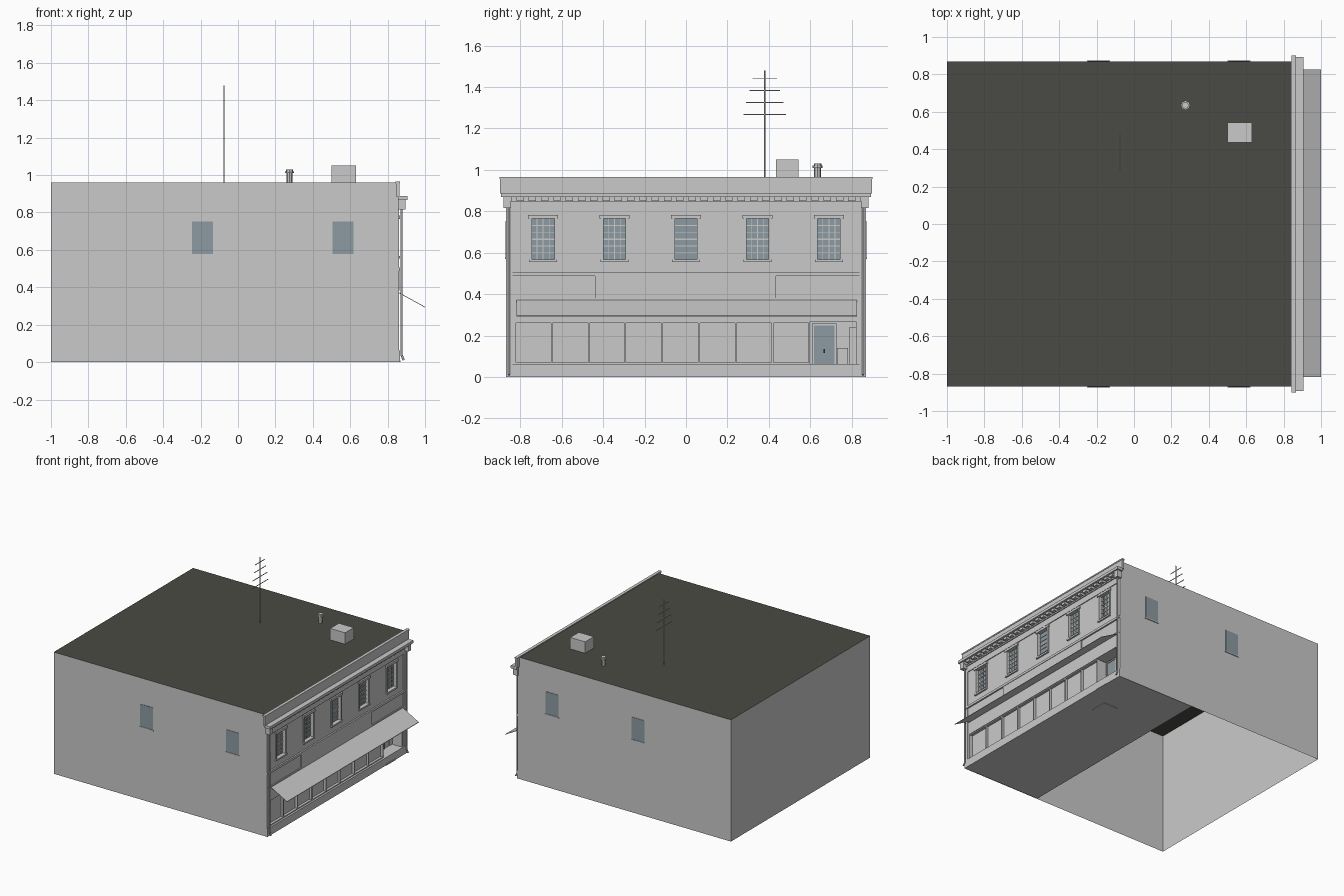
import bpy
import bmesh
from mathutils import Vector

old = bpy.data.objects.get("Cube")
if old:
    bpy.data.objects.remove(old, do_unlink=True)


def material(name, r, g, b):
    m = bpy.data.materials.new(name)
    m.use_nodes = True
    m.diffuse_color = (r, g, b, 1)
    m.node_tree.nodes["Principled BSDF"].inputs["Base Color"].default_value = (r, g, b, 1)
    return m


GREY = material("pale grey", .59, .59, .59)
DARK = material("dark roof", .068, .068, .058)
GLASS = material("blue grey glass", .27, .33, .36)


def finish(name, bm, *mats):
    mesh = bpy.data.meshes.new(name)
    bm.to_mesh(mesh)
    bm.free()
    for m in mats:
        mesh.materials.append(m)
    obj = bpy.data.objects.new(name, mesh)
    bpy.context.scene.collection.objects.link(obj)
    return obj


def add_box(bm, xs, ys, zs):
    lo, hi = Vector((xs[0], ys[0], zs[0])), Vector((xs[1], ys[1], zs[1]))
    for v in bmesh.ops.create_cube(bm, size=1)["verts"]:
        v.co = (lo + hi) / 2 + v.co * (hi - lo)


def boxes(name, mat, parts):
    bm = bmesh.new()
    for part in parts:
        add_box(bm, *part)
    return finish(name, bm, mat)


def prism(name, mat, x, y, rings, sides):
    """Stack of (radius, bottom, top) cylinders around a vertical axis."""
    bm = bmesh.new()
    for r, z0, z1 in rings:
        made = bmesh.ops.create_cone(bm, cap_ends=True, segments=sides,
                                     radius1=r, radius2=r, depth=z1 - z0)
        bmesh.ops.translate(bm, verts=made["verts"], vec=(x, y, (z0 + z1) / 2))
    return finish(name, bm, mat)


BACK, FACE, SIDE, ROOF = -1, .855, .868, .96
INNER = FACE - .04

# Open-bottomed shell: three walls and the roof
bm = bmesh.new()
add_box(bm, (BACK, FACE - .01), (-SIDE, SIDE), (0, ROOF))
bm.normal_update()
bmesh.ops.delete(bm, geom=[f for f in bm.faces if f.normal.z < -.5 or f.normal.x > .5],
                 context="FACES")
for f in bm.faces:
    f.material_index = int(f.normal.z > .5)
finish("wall_shell", bm, GREY, DARK)

# Ground floor slab under the shop, with a hatch
boxes("shop_floor", GREY, [((.18, INNER), (-SIDE, SIDE), (.004, .012))])
boxes("floor_hatch", GREY, [((.58, .7), (.37, .5), (0, .004))])

# Facade wall, leaving openings for the windows, shop front and entry
WIN_Y = [-.69, -.345, 0, .345, .69]
HALF, SILL, HEAD = .06, .565, .765
SHOP, ENTRY, JAMB = -.825, .595, .82
BASE, LINTEL = .062, .268
wall = (INNER, FACE)
parts = [(wall, (-SIDE, SIDE), (0, BASE)),
         (wall, (-SIDE, SIDE), (LINTEL, SILL)),
         (wall, (-SIDE, SIDE), (HEAD, ROOF)),
         (wall, (-SIDE, SHOP), (BASE, LINTEL)),
         (wall, (JAMB, SIDE), (BASE, LINTEL))]
edges = [-SIDE] + [y + s * HALF for y in WIN_Y for s in (-1, 1)] + [SIDE]
parts += [(wall, pair, (SILL, HEAD)) for pair in zip(edges[::2], edges[1::2])]
boxes("facade_wall", GREY, parts)

# Upper windows
glass, bars, trim = [], [], []
for y in WIN_Y:
    ys = (y - HALF, y + HALF)
    glass.append(((INNER, FACE - .02), ys, (SILL, HEAD)))
    depth = (FACE - .02, FACE - .015)
    for i in range(1, 6):
        z = SILL + (HEAD - SILL) * i / 6
        w = .004 if i == 3 else .002
        bars.append((depth, ys, (z - w, z + w)))
    if y:
        for k in (-1, 0, 1):
            c = y + k * HALF / 2
            bars.append((depth, (c - .002, c + .002), (SILL, HEAD)))
    for s in (-1, 1):
        c = y + s * HALF
        trim.append(((FACE - .02, FACE + .006), (c - .006, c + .006), (SILL, HEAD)))
    trim.append(((FACE - .02, FACE + .012), (y - .072, y + .072), (HEAD, HEAD + .018)))
    trim.append(((FACE - .02, FACE + .012), (y - .067, y + .067), (SILL - .01, SILL + .003)))
boxes("upper_window_glass", GLASS, glass)
boxes("upper_window_bars", GREY, bars)
boxes("upper_window_trim", GREY, trim)

# Belt course, raised borders and sign board
boxes("belt_course", GREY, [((FACE, FACE + .012), (-SIDE, SIDE), (.488, .506)),
                            ((FACE, FACE + .007), (-SIDE, SIDE), (.368, .382))])
boxes("sign_board", GREY, [((FACE, FACE + .008), (-.44, .435), (.382, .488))])
boxes("corner_borders", GREY,
      [((FACE, FACE + .006), sorted((s * .838, s * SIDE)), (BASE, .84)) for s in (-1, 1)]
      + [((FACE, FACE + .006), (-SIDE, SIDE), (.79, .84))])
boxes("plinth", GREY, [((FACE, FACE + .01), (-SIDE, SIDE), (0, BASE))])

# Cornice, dentils and parapet
boxes("cornice", GREY, [((FACE, .905), (-.893, .893), (.868, .889)),
                        ((FACE, .868), (-.873, .873), (.836, .846))])
count = 30
boxes("dentils", GREY,
      [((FACE, .89), (y - .018, y + .018), (.85, .869))
       for y in [-.86 + 1.72 * i / (count - 1) for i in range(count)]])
boxes("cornice_ends", GREY,
      [((FACE, .895), sorted((s * .845, s * .88)), (.815, .868)) for s in (-1, 1)])
boxes("parapet", GREY, [((.845, .864), (-.897, .897), (.885, .958)),
                        ((.843, .867), (-.9, .9), (.956, .966))])

# Downpipes with kicked-out shoes
for s, side in ((-1, "right"), (1, "left")):
    curve = bpy.data.curves.new("downpipe_" + side, "CURVE")
    curve.dimensions = "3D"
    curve.bevel_depth = .006
    curve.bevel_resolution = 1
    curve.use_fill_caps = True
    path = [(.874, .84), (.874, .04), (.886, .01)]
    spline = curve.splines.new("POLY")
    spline.points.add(len(path) - 1)
    for p, (x, z) in zip(spline.points, path):
        p.co = (x, s * .855, z, 1)
    curve.materials.append(GREY)
    bpy.context.scene.collection.objects.link(bpy.data.objects.new(curve.name, curve))

# Shop front: recessed panels with mullions and rails
front = (FACE - .025, FACE - .005)
boxes("shop_panels", GREY, [((INNER, FACE - .025), (SHOP, ENTRY), (BASE, LINTEL))])
bays = 8
step = (ENTRY - SHOP) / bays
mullions = [(front, (SHOP + i * step - .004, SHOP + i * step + .004), (BASE, LINTEL))
            for i in range(bays + 1)]
rails = [(front, (SHOP, ENTRY), (z, z + .008)) for z in (BASE, LINTEL - .008)]
boxes("shop_frame", GREY, mullions + rails)

# Recessed entry with door
DEEP = .76
boxes("entry_recess", GREY, [((DEEP - .01, DEEP), (ENTRY, JAMB), (BASE, LINTEL)),
                             ((DEEP, INNER), (ENTRY - .01, ENTRY), (BASE, LINTEL)),
                             ((DEEP, INNER), (JAMB, JAMB + .01), (BASE, LINTEL)),
                             ((DEEP, INNER), (ENTRY, JAMB), (BASE - .01, BASE)),
                             ((DEEP, INNER), (ENTRY, JAMB), (LINTEL, LINTEL + .01))])
boxes("door", GLASS, [((DEEP, DEEP + .008), (.617, .718), (BASE, .25))])
boxes("door_frame", GREY, [((DEEP, DEEP + .014), (y, y + .01), (BASE, .258)) for y in (.608, .717)]
      + [((DEEP, DEEP + .014), (.608, .727), (.248, .258))])
boxes("door_handle", DARK, [((DEEP, DEEP + .018), (.664, .67), (.115, .135))])
boxes("entry_panels", GREY, [((DEEP, DEEP + .008), (.73, .783), (BASE, .14)),
                             ((DEEP, DEEP + .012), (.787, JAMB), (BASE, .24))])
boxes("door_step", GREY, [((FACE, FACE + .014), (.61, .725), (0, .01))])

# Sloping thin awning
bm = bmesh.new()
add_box(bm, (FACE, 1), (-.818, .825), (0, .004))
for v in bm.verts:
    v.co.z += .372 - (v.co.x - FACE) / (1 - FACE) * .08
finish("awning", bm, GREY)

# Side windows with sills on both long walls
panes, sills = [], []
for s in (-1, 1):
    for x in (-.19, .561):
        panes.append(((x - .057, x + .057), sorted((s * SIDE, s * (SIDE + .003))), (.578, .753)))
        sills.append(((x - .062, x + .062), sorted((s * SIDE, s * (SIDE + .006))), (.57, .578)))
boxes("side_window_glass", GLASS, panes)
boxes("side_window_sills", GREY, sills)

# Rooftop items
boxes("roof_unit", GREY, [((.5, .63), (.435, .543), (ROOF, 1.05))])
prism("vent_pipe", GREY, .275, .635,
      [(.016, ROOF, 1.01), (.025, 1.01, 1.02), (.018, 1.02, 1.03)], 8)
mast_x, mast_y, r = -.075, .38, .003
prism("antenna_mast", GREY, mast_x, mast_y, [(r, ROOF, 1.48)], 6)
boxes("antenna_bars", GREY,
      [((mast_x - .002, mast_x + .002), (mast_y - w, mast_y + w), (z - .002, z + .002))
       for w, z in ((.06, 1.44), (.073, 1.383), (.09, 1.325), (.103, 1.267))])
